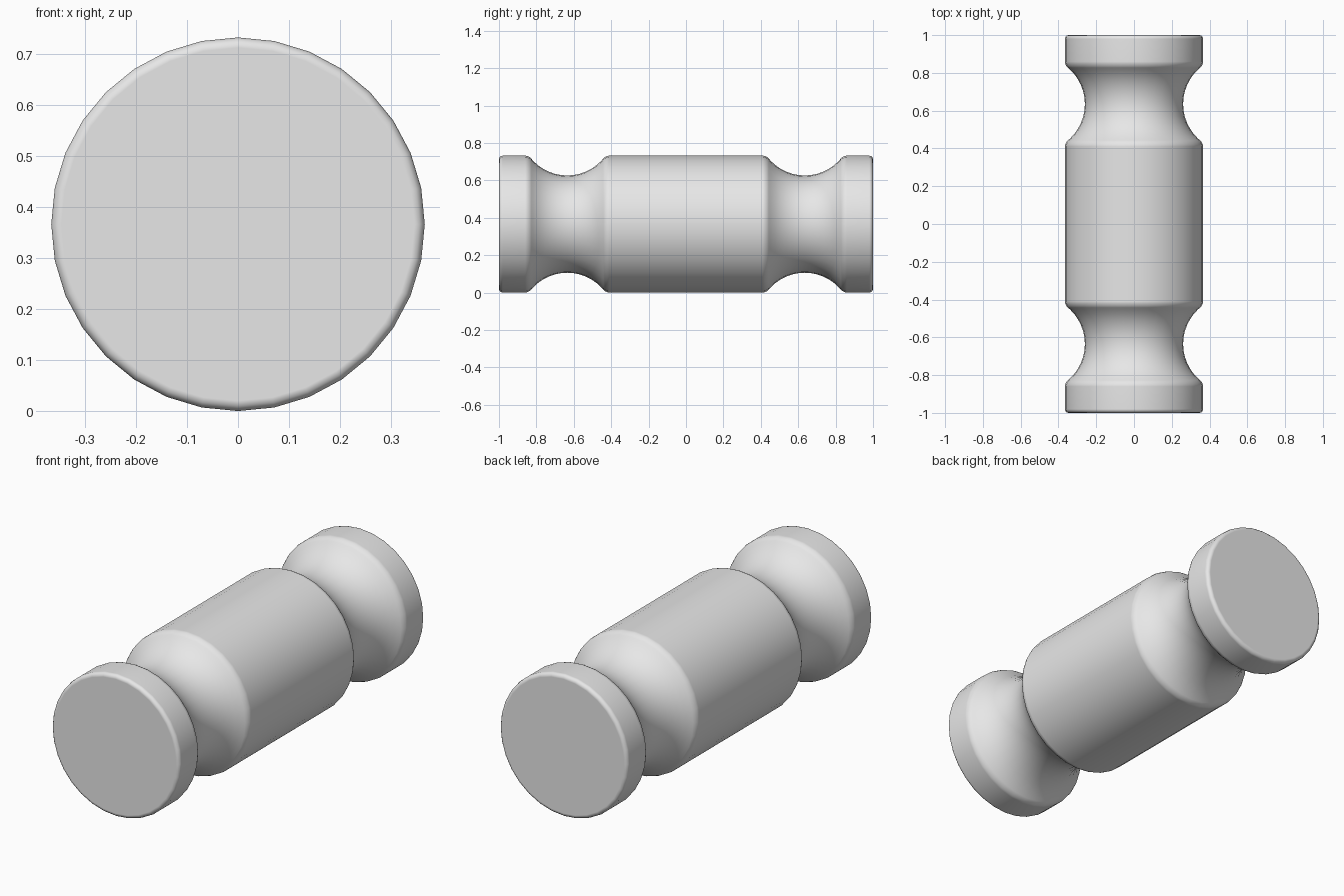
import bpy, bmesh
from math import sin, cos, asin, pi, radians

cube = bpy.data.objects.get("Cube")
if cube:
    bpy.data.objects.remove(cube)

SIDES = 32
R = 0.366            # outer radius
HALF = 1.0           # half length
GROOVE_Y = 0.635     # groove centre
GROOVE_HALF = 0.205  # half width of a groove
DEPTH = 0.106        # groove depth
STEPS = 14

# Plain grey material
grey = bpy.data.materials.new("plain grey")
grey.use_nodes = True
colour = (0.8, 0.8, 0.8, 1)
grey.diffuse_color = colour
grey.node_tree.nodes["Principled BSDF"].inputs["Base Color"].default_value = colour

# Half profile (y, radius): circular groove, then the end rim
arc_r = (GROOVE_HALF ** 2 + DEPTH ** 2) / (2 * DEPTH)
sweep = asin(GROOVE_HALF / arc_r)
half = []
for i in range(STEPS + 1):
    a = -sweep + 2 * sweep * i / STEPS
    half.append((GROOVE_Y + arc_r * sin(a), R - DEPTH + arc_r * (1 - cos(a))))
half.append((HALF, R))
profile = [(-y, r) for y, r in reversed(half)] + half

# Turn the profile around the y axis
bm = bmesh.new()
rings = []
for y, r in profile:
    angles = [2 * pi * k / SIDES for k in range(SIDES)]
    rings.append([bm.verts.new((r * cos(a), y, R + r * sin(a))) for a in angles])
for lower, upper in zip(rings, rings[1:]):
    for k in range(SIDES):
        n = (k + 1) % SIDES
        bm.faces.new((lower[k], lower[n], upper[n], upper[k]))
bm.faces.new(rings[0])
bm.faces.new(rings[-1])
bmesh.ops.recalc_face_normals(bm, faces=bm.faces)
for f in bm.faces:
    f.smooth = True

mesh = bpy.data.meshes.new("grooved_roller")
bm.to_mesh(mesh)
bm.free()
mesh.materials.append(grey)
roller = bpy.data.objects.new("grooved_roller", mesh)
bpy.context.collection.objects.link(roller)

# Softly rounded rims and groove edges, with flat end caps
bevel = roller.modifiers.new("rounded edges", "BEVEL")
bevel.limit_method = "ANGLE"
bevel.angle_limit = radians(35)
bevel.width = 0.02
bevel.segments = 3
normals = roller.modifiers.new("flat caps", "WEIGHTED_NORMAL")
normals.weight = 100
